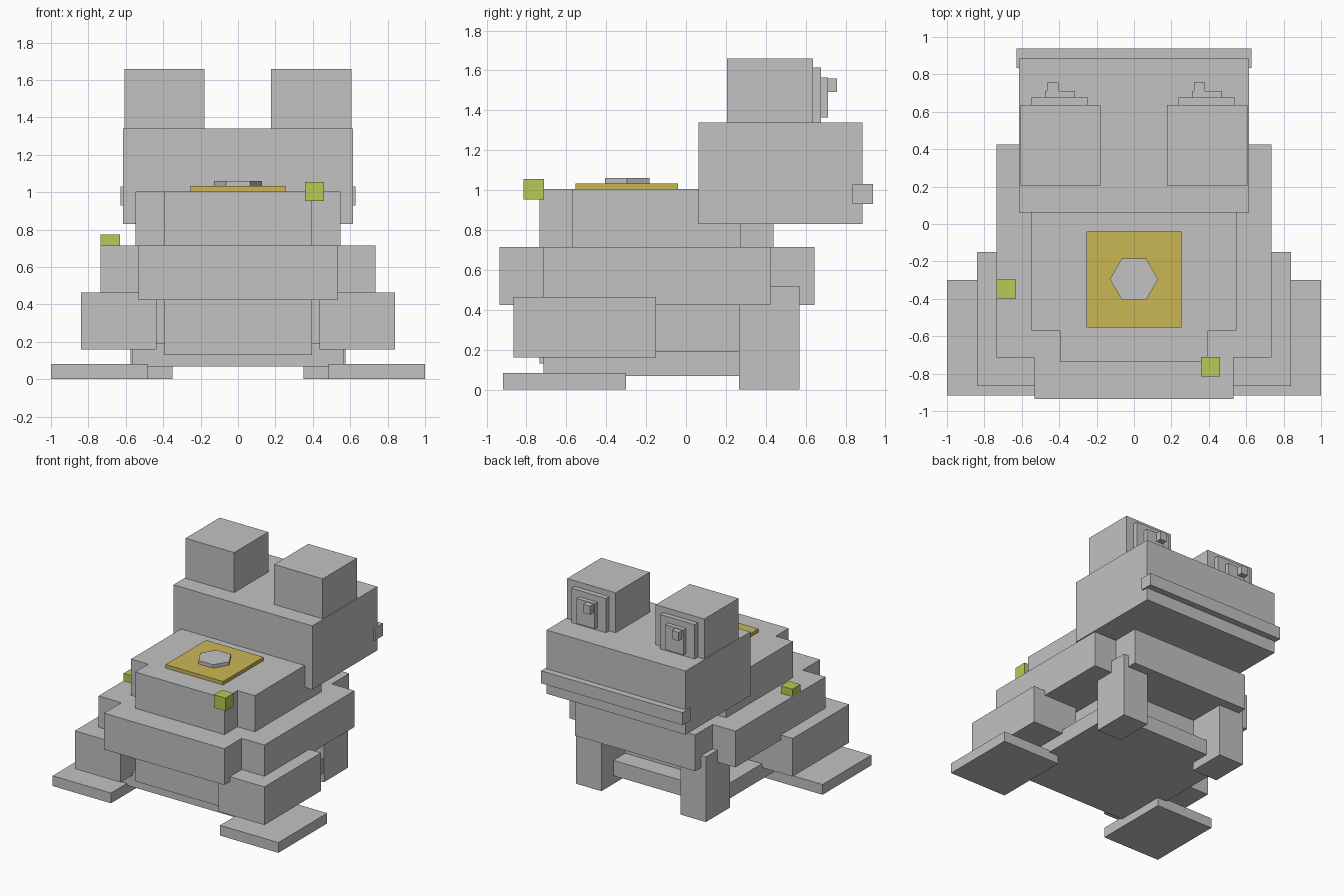
import bpy
import math
from mathutils import Vector

if "Cube" in bpy.data.objects:
    bpy.data.objects.remove(bpy.data.objects["Cube"], do_unlink=True)


def material(name, rgb):
    mat = bpy.data.materials.new(name)
    mat.use_nodes = True
    color = (*rgb, 1)
    mat.diffuse_color = color
    mat.node_tree.nodes["Principled BSDF"].inputs["Base Color"].default_value = color
    return mat


GREY = material("stone grey", (0.54, 0.54, 0.54))
GOLD = material("dull gold", (0.59, 0.47, 0.09))
LIME = material("lime green", (0.48, 0.59, 0.09))


def box(name, x, y, z, mat=GREY):
    """Axis-aligned block given by its (low, high) extent on each axis."""
    lo, hi = Vector((x[0], y[0], z[0])), Vector((x[1], y[1], z[1]))
    bpy.ops.mesh.primitive_cube_add(size=1, location=(lo + hi) / 2)
    obj = bpy.context.object
    obj.name = name
    for v in obj.data.vertices:
        v.co = v.co * (hi - lo)
    obj.data.materials.append(mat)
    return obj


def wide(half):
    return (-half, half)


def pair(name, x, y, z):
    """Matching blocks on both sides."""
    box("left_" + name, x, y, z)
    box("right_" + name, (-x[1], -x[0]), y, z)


# Stepped body
box("belly", wide(0.567), (-0.715, 0.42), (0.067, 0.19))
box("lower_torso", wide(0.395), (-0.735, 0.27), (0.13, 0.5))
box("middle_body_wide", wide(0.735), (-0.715, 0.425), (0.425, 0.715))
box("middle_body_long", wide(0.533), (-0.935, 0.645), (0.425, 0.715))
box("upper_body_wide", wide(0.548), (-0.57, 0.275), (0.6, 1.005))
box("upper_body_long", wide(0.395), (-0.735, 0.44), (0.6, 1.005))

# Limbs
pair("haunch", (0.435, 0.84), (-0.865, -0.15), (0.16, 0.465))
pair("hind_foot", (0.483, 1.0), (-0.917, -0.3), (0, 0.082))
pair("front_leg", (0.35, 0.575), (0.265, 0.57), (0, 0.52))

# Head and mouth
box("head", wide(0.615), (0.062, 0.885), (0.83, 1.34))
box("mouth", wide(0.627), (0.835, 0.937), (0.93, 1.03))

# Eyes: each has a block, plate, pupil and glint, shifted in x
for side, shift in (("left", 0), ("right", -0.785)):
    for part, x, y, z in (
        ("eye", (0.177, 0.607), (0.205, 0.637), (1.34, 1.66)),
        ("eye_plate", (0.234, 0.54), (0.6, 0.677), (1.34, 1.615)),
        ("pupil", (0.31, 0.47), (0.65, 0.712), (1.365, 1.565)),
        ("glint", (0.32, 0.38), (0.69, 0.757), (1.492, 1.56)),
    ):
        box(f"{side}_{part}", (x[0] + shift, x[1] + shift), y, z)

# Back plate with a six-sided stud
box("back_plate", wide(0.255), (-0.553, -0.04), (0.99, 1.033), GOLD)
bpy.ops.mesh.primitive_cylinder_add(vertices=6, radius=0.129, depth=0.04,
                                    location=(0, -0.295, 1.04),
                                    rotation=(0, 0, math.radians(30)))
stud = bpy.context.object
stud.name = "back_stud"
stud.data.materials.append(GREY)

# Small coloured warts
box("rear_wart", (0.357, 0.46), (-0.815, -0.712), (0.952, 1.055), LIME)
box("side_wart", (-0.735, -0.632), (-0.398, -0.297), (0.673, 0.775), LIME)
